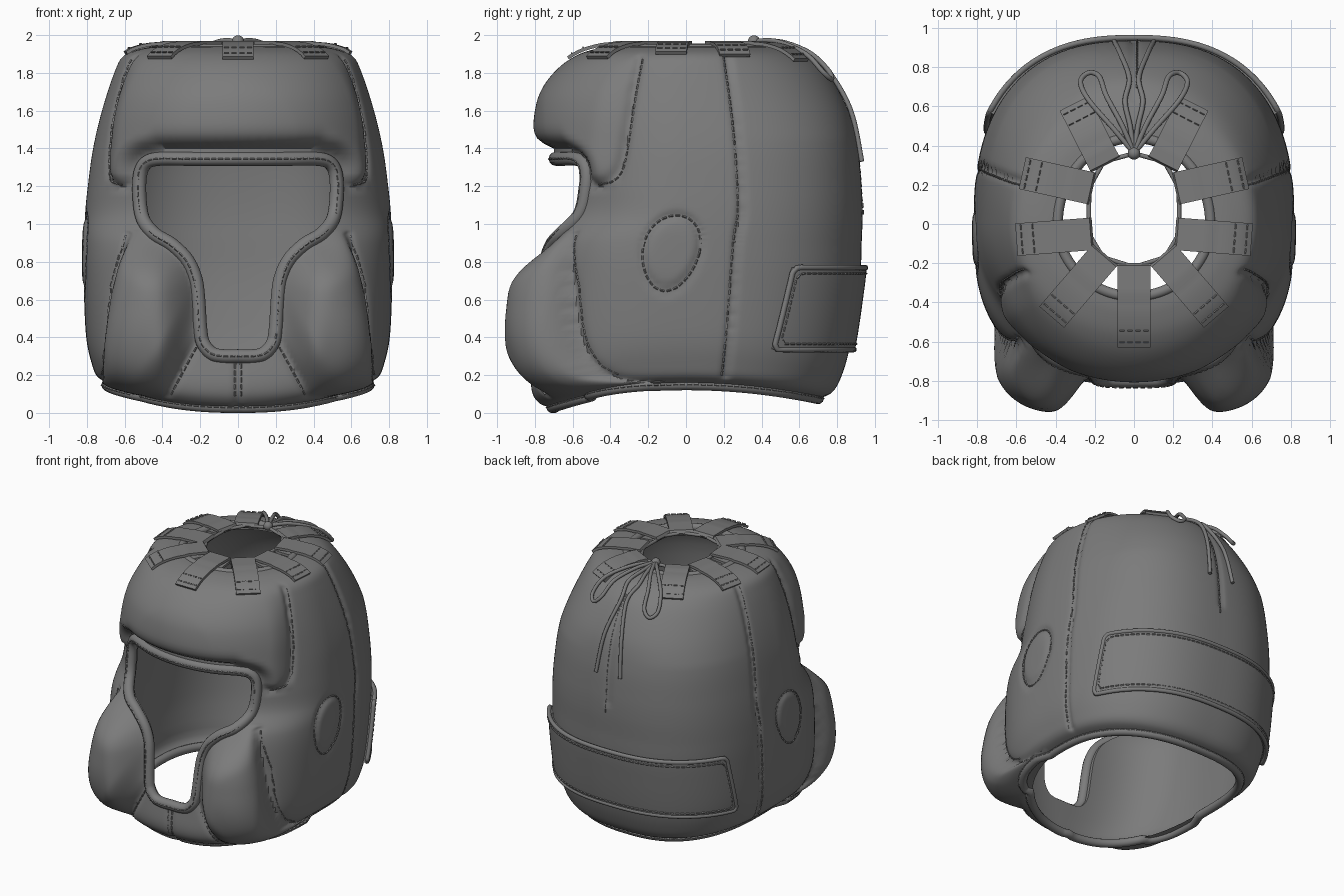
import bpy, bmesh, math
from mathutils import Vector
from mathutils.bvhtree import BVHTree

if "Cube" in bpy.data.objects:
    bpy.data.objects.remove(bpy.data.objects["Cube"])

def clamp(t): return max(0.0, min(1.0, t))
def dome(t): return math.sin(math.pi / 2 * clamp(t))
def circ(t): return math.sqrt(1 - (1 - clamp(t)) ** 2)
def lerp(a, b, t): return a + (b - a) * t

def smooth_path(pts, k=8, closed=False):
    """Catmull-Rom through points of any dimension."""
    n, out = len(pts), []
    for i in range(n if closed else n - 1):
        g = (lambda j: pts[j % n]) if closed else (lambda j: pts[max(0, min(n - 1, j))])
        for s in range(k):
            t = s / k
            out.append(tuple(0.5 * (2*b + (c-a)*t + (2*a-5*b+4*c-d)*t*t + (3*b-a-3*c+d)*t**3)
                             for a, b, c, d in zip(g(i-1), g(i), g(i+1), g(i+2))))
    return out if closed else out + [tuple(pts[-1])]

def length(pts): return sum(math.dist(a, b) for a, b in zip(pts, pts[1:]))

def resample(pts, n):
    total, out, acc, i = length(pts), [], 0.0, 0
    for k in range(n):
        target = total * k / (n - 1)
        while i < len(pts) - 2 and acc + math.dist(pts[i], pts[i+1]) < target:
            acc += math.dist(pts[i], pts[i+1]); i += 1
        t = clamp((target - acc) / max(1e-9, math.dist(pts[i], pts[i+1])))
        out.append(tuple(lerp(a, b, t) for a, b in zip(pts[i], pts[i+1])))
    return out

def add_mesh(name, verts, faces):
    me = bpy.data.meshes.new(name)
    me.from_pydata([tuple(v) for v in verts], [], faces)
    ob = bpy.data.objects.new(name, me)
    bpy.context.collection.objects.link(ob)
    return ob

def bake(ob, angle=50):
    me = bpy.data.meshes.new_from_object(ob.evaluated_get(bpy.context.evaluated_depsgraph_get()))
    new = bpy.data.objects.new(ob.name, me)
    bpy.context.collection.objects.link(new)
    name = ob.name
    bpy.data.objects.remove(ob)
    new.name = name
    me.shade_smooth()
    me.set_sharp_from_angle(angle=math.radians(angle))
    return new

def tube(name, paths, r, closed=False, res=3):
    cu = bpy.data.curves.new(name, 'CURVE')
    cu.dimensions, cu.bevel_depth, cu.bevel_resolution, cu.use_fill_caps = '3D', r, res, True
    for p in paths:
        sp = cu.splines.new('POLY')
        sp.points.add(len(p) - 1)
        for q, v in zip(sp.points, p): q.co = (*v, 1)
        sp.use_cyclic_u = closed
    ob = bpy.data.objects.new(name, cu)
    bpy.context.collection.objects.link(ob)
    return bake(ob)

def stitches(name, paths, step=0.036):
    dashes = []
    for p in paths:
        p = resample([tuple(v) for v in p], max(2, 3 * round(length(p) / step)))
        dashes += [(p[i], p[i+2]) for i in range(0, len(p) - 2, 3)]
    tube(name, dashes, 0.0055, res=0)

# Shell profile rows: height, half width, front depth, back depth, front squareness
PROFILE = [(.12, .66, .71, .70, 2.3), (.16, .74, .78, .77, 2.4), (.24, .775, .82, .82, 2.6), (.4, .805, .80, .87, 2.8),
           (.7, .817, .76, .92, 2.9), (.9, .817, .745, .93, 2.7), (1.05, .81, .70, .935, 2.2), (1.2, .795, .69, .93, 2.1),
           (1.4, .767, .70, .91, 2.0), (1.6, .72, .69, .86, 2.0), (1.8, .655, .63, .75, 2), (1.89, .605, .56, .64, 2),
           (1.93, .50, .46, .53, 2), (1.94, .39, .37, .44, 2)]
profile = smooth_path(PROFILE, 16)

# Face opening (half outline, x and z) and seam lines
HALF = [(0, 1.345), (.25, 1.345), (.42, 1.345), (.49, 1.32), (.52, 1.25), (.52, 1.12), (.50, 1.02), (.44, .945),
        (.35, .89), (.27, .81), (.225, .71), (.21, .6), (.2, .45), (.185, .37), (.14, .315), (.08, .30), (0, .30)]
opening = smooth_path(HALF + [(-x, z) for x, z in HALF[-2:0:-1]], 5, True)
open_half = [p for p in opening if p[0] >= -.01]
back_seam = smooth_path([(.22, 1.88), (.27, 1.5), (.295, 1.1), (.27, .9), (.24, .5), (.21, .2)], 10)
brow_seam = smooth_path([(-.25, 1.87), (-.29, 1.65), (-.32, 1.45), (-.35, 1.30), (-.40, 1.23), (-.48, 1.21)], 8)
ear = [(-.08 + (.15 + .02 * math.sin(a)) * math.cos(a) + .03 * math.sin(a), .845 + .2 * math.sin(a))
       for a in [math.tau * i / 40 for i in range(41)]]
cheek_seam = resample([(.58, .94), (.655, .65), (.70, .2)], 40)
chin_seam = resample([(.22, .38), (.37, .10)], 20)

def near(pts, u, z): return min(math.hypot(u - a, z - b) for a, b in pts)

def base(row, phi, inset=0):
    z, a, f, b, nf = row
    c, s = math.cos(phi), math.sin(phi)
    n = nf if s < 0 else 2 + .5 * clamp((1.85 - z) / .4)
    r = (abs(c / a) ** n + abs(s / (f if s < 0 else b)) ** n) ** (-1 / n) - inset
    x, y = r * c, r * s
    rim = .15 - (.24 if y < 0 else .15) * y * y
    return Vector((x, y, z + (rim - .12) * max(0, 1 - (z - .12) / .5)))

def padded(row, phi):
    """Outer surface: cheek, brow and ear pads plus seam grooves."""
    p = base(row, phi)
    x, y, z = abs(p.x), p.y, p.z
    out, d = Vector((math.cos(phi), math.sin(phi), 0)), 0.0
    def groove(dist, depth=.022): return -depth * math.exp(-(dist / .022) ** 2)
    if y < -.1 and z < 1.95:
        do = near(open_half, x, z) if z < 1.6 else 1
        if z < 1.0:
            ex = lerp(.59, .71, clamp((.95 - z) / .75))
            k = circ((ex - x) / .20) * circ((z - .09) / .44) * circ((.97 - z) / .36)
            k *= dome((do - .025) / .23) * dome(((x - .21) * .87 + (z - .40) * .49) / .16)
            p += Vector((math.copysign(.05 + .45 * clamp((x - .42) / .2), p.x), -1, 0)) * .225 * k
            d += groove(near(cheek_seam, x, z))
            d += groove(near(chin_seam, x, z), .015)
            if z < .27: d += groove(x, .015)
        if z > 1.1:
            t = clamp((x - .38) / .24)
            zb = lerp(1.40, 1.20, t * t * (3 - 2 * t))
            ys = lerp(.25, .345, clamp((1.87 - z) / .6))
            k = dome((-y - ys) / .15) * circ((z - zb) / .13) * dome((1.94 - z) / .3) * dome((do - .035) / .08)
            d += (.035 + .075 * clamp((-y - .25) / .4)) * k
    if x > .3 and z < 1.92:
        if .1 < y < .4: d += groove(near(back_seam, y, z))
        if -.6 < y < -.15 and z > 1.1: d += groove(near(brow_seam, y, z))
        if -.35 < y < .2 and .5 < z < 1.2:
            d += .008 * dome((1 - math.hypot((y + .08) / .16, (z - .845) / .2)) * 2)
            d += groove(near(ear, y, z), .015)
    if y > .4 and 1.1 < z < 1.9: d += groove(x, .012)
    return p + out * d

# Hollow shell: padded outside, plain inside
N, ROWS, INNER = 320, 112, 26
angles = [math.tau * i / N + math.pi / N for i in range(N)]
verts = [padded(r, a) for r in resample(profile, ROWS) for a in angles]
def ring(j, k): return [(j*N + i, j*N + (i+1) % N, k*N + (i+1) % N, k*N + i) for i in range(N)]
faces = [f for j in range(ROWS - 1) for f in ring(j, j + 1)]
bvh = BVHTree.FromPolygons(verts, faces)
rim_pts, crown_pts = verts[:N], verts[(ROWS - 1) * N:]
for k, r in enumerate(reversed(resample(profile, INNER))):
    t = 1 - k / (INNER - 1)
    inset = .07 * clamp((1 - t) * 4) * clamp(.25 + t * 5)
    for a in angles:
        v = base(r, a, inset)
        v.z -= .06 * clamp((v.z - 1.6) / .3)
        verts.append(v)
faces += [f for j in range(ROWS - 1, ROWS + INNER - 1) for f in ring(j, j + 1)]
faces += ring(ROWS + INNER - 1, 0)

def fix_normals(ob):
    bm = bmesh.new(); bm.from_mesh(ob.data)
    bmesh.ops.recalc_face_normals(bm, faces=bm.faces)
    bm.to_mesh(ob.data); bm.free()
shell = add_mesh("padded_shell", verts, faces)
fix_normals(shell)

# Cut the face opening
m = len(opening)
cutter = add_mesh("opening_cutter", [(x, y, z) for y in (-1.6, -.15) for x, z in opening],
                  [tuple(range(m)), tuple(range(2*m - 1, m - 1, -1))] +
                  [(i, i + m, (i+1) % m + m, (i+1) % m) for i in range(m)])
fix_normals(cutter)
mod = shell.modifiers.new("cut", 'BOOLEAN')
mod.operation, mod.solver, mod.object = 'DIFFERENCE', 'EXACT', cutter
bake(shell)
bpy.data.objects.remove(cutter)

# Projection helpers onto the outer surface
def cast(o, d, off=.003):
    loc, nor, _, _ = bvh.ray_cast(Vector(o), Vector(d))
    return loc + nor * off if loc else None
def front(x, z, off=.003): return cast((x, -3, z), (0, 1, 0), off)
def side(s, y, z, off=.003): return cast((3 * s, y, z), (-s, 0, 0), off)
def back(x, z, off=.003): return cast((x, 3, z), (0, -1, 0), off)
def around(phi, z, off): return cast((3*math.cos(phi), 3*math.sin(phi), z), (-math.cos(phi), -math.sin(phi), 0), off)
def snap(p, off):
    loc, nor, _, _ = bvh.find_nearest(Vector(p))
    return loc + nor * off
def keep(pts): return [p for p in pts if p]

# Bindings around the openings
face_edge = [p + Vector((0, .008, 0)) for p in keep([front(x, z, 0) for x, z in opening])]
tube("face_opening_binding", [face_edge], .037, True, 4)
stitches("face_binding_stitches", [[p + Vector((.008 * (1 if p.x > 0 else -1), -.036, 0)) for p in face_edge + face_edge[:1]]])
tube("bottom_binding", [rim_pts[::2]], .03, True, 4)
stitches("bottom_binding_stitches", [[p + Vector((p.x, p.y, 0)).normalized() * .03 for p in rim_pts]])
tube("crown_binding", [[p - Vector((0, 0, .015)) for p in crown_pts[::2]]], .027, True, 4)

# Seam stitching
for s, label in ((1, "right"), (-1, "left")):
    stitches(label + "_panel_stitches", [keep([side(s, y - .022, z) for y, z in back_seam]),
                                         keep([side(s, y + .022, z) for y, z in brow_seam]),
                                         keep([side(s, y, z) for y, z in ear])])
    stitches(label + "_cheek_stitches", [[snap(base(r, a), .003) for r, a in
        [(min(profile, key=lambda q: abs(q[0] - z)), min(angles[N//2:], key=lambda t: abs(base(
            min(profile, key=lambda q: abs(q[0] - z)), t).x - s * (x + .022)))) for x, z in cheek_seam[::3]]],
        keep([front(s * (x - .018), z) for x, z in chin_seam])])
stitches("chin_stitches", [keep([front(x, .09 + .17 * i / 10) for i in range(11)]) for x in (-.016, .016)])
stitches("back_seam_stitches", [keep([back(.016, 1.85 - .8 * i / 30) for i in range(31)])])

# Rear closure strap with raised border
def strap_point(u, v, off):
    end = math.radians(lerp(32, 38, v))
    return around(lerp(end, math.pi - end, u), lerp(.34, .77, v), off)
C, R = 60, 10
panel = add_mesh("rear_strap", [strap_point(i / C, j / R, .03) for j in range(R + 1) for i in range(C + 1)],
                 [(j*(C+1)+i, j*(C+1)+i+1, (j+1)*(C+1)+i+1, (j+1)*(C+1)+i) for j in range(R) for i in range(C)])
mod = panel.modifiers.new("thick", 'SOLIDIFY'); mod.thickness = .05
bake(panel)
def border(a, b, off):
    cu, cv = .012, .06
    uv = [(a + cu, b), (1 - a - cu, b), (1 - a, b + cv), (1 - a, 1 - b - cv), (1 - a - cu, 1 - b), (a + cu, 1 - b),
          (a, 1 - b - cv), (a, b + cv), (a + cu, b)]
    return [strap_point(u, v, off) for u, v in resample(uv, 180)]
tube("rear_strap_border", [border(0, 0, .024)[:-1]], .015, True)
stitches("rear_strap_stitches", [border(.016, .07, .033)])

# Crown straps folded over the lacing ring
STRAPS = [((0, -.20), (0, -.63)), ((.145, -.155), (.42, -.475)), ((.21, -.05), (.60, -.08)),
          ((.21, .18), (.57, .26)), ((.145, .30), (.305, .615))]
STRAPS += [((-a, b), (-c, d)) for (a, b), (c, d) in STRAPS[1:]]
def top(x, y):
    h = cast((x, y, 4), (0, 0, -1), 0)
    return min(h.z, 1.945) + .025 if h and h.z > 1.5 else 1.97
for n, (a, b) in enumerate(STRAPS):
    a, b = Vector((*a, 0)), Vector((*b, 0))
    d = (b - a).normalized()
    left = Vector((-d.y, d.x, 0)) * .083
    path = [a + d * .2 + Vector((0, 0, 1.9)), a + d * .02 + Vector((0, 0, 1.925)), a + Vector((0, 0, 1.95))]
    for i in range(15):
        q = a.lerp(b, .03 + .97 * i / 14)
        path.append(Vector((q.x, q.y, top(q.x, q.y))))
    ob = add_mesh(f"crown_strap_{n + 1}", [v for q in path for v in (q - left, q + left)],
                  [(2*i, 2*i + 2, 2*i + 3, 2*i + 1) for i in range(len(path) - 1)])
    mod = ob.modifiers.new("thick", 'SOLIDIFY'); mod.thickness = .018
    bake(ob, 35)
    rows = []
    for e in (.025, .085):
        q = b - d * e
        q.z = top(q.x, q.y) + .003
        rows.append([q - left * .9, q + left * .9])
    stitches(f"crown_strap_stitches_{n + 1}", rows)

# Lacing ring, knot, bow loops and tails
loop = sorted([Vector((*a, 1.945)) + Vector((b[0]-a[0], b[1]-a[1], 0)).normalized() * .02 for a, b in STRAPS]
              + [Vector((0, .36, 1.955))], key=lambda p: math.atan2(p.y - .05, p.x))
tube("lacing_ring", [loop], .012, True)
knot = Vector((0, .36, 1.967))
bow = [(.06, .5, 1.95), (.14, .65, 1.9), (.18, .76, 1.82), (.24, .79, 1.78), (.28, .74, 1.82), (.23, .63, 1.9), (.1, .48, 1.96)]
tail = [(.02, .5, 1.95), (.045, .62, 1.9), (.025, .74, 1.82), (.07, .86, 1.6), (.10, .92, 1.33)]
for s, label in ((1, "right"), (-1, "left")):
    for part, line, off in (("_bow_loop", bow, .03), ("_lace_tail", tail, .014)):
        pts = [knot] + [snap((s * x, y, z), off) for x, y, z in line] + ([knot] if line is bow else [])
        tube(label + part, [smooth_path(pts, 8)], .013)
bpy.ops.mesh.primitive_uv_sphere_add(segments=20, ring_count=12, radius=.032, location=knot)
bpy.context.object.name = "lace_knot"
bpy.ops.object.shade_smooth()

# Dark grey leather on every part
leather = bpy.data.materials.new("dark_leather")
leather.diffuse_color = (.2, .2, .2, 1)
leather.use_nodes = True
leather.node_tree.nodes["Principled BSDF"].inputs["Base Color"].default_value = leather.diffuse_color
for ob in bpy.context.scene.objects:
    ob.data.materials.clear()
    ob.data.materials.append(leather)
